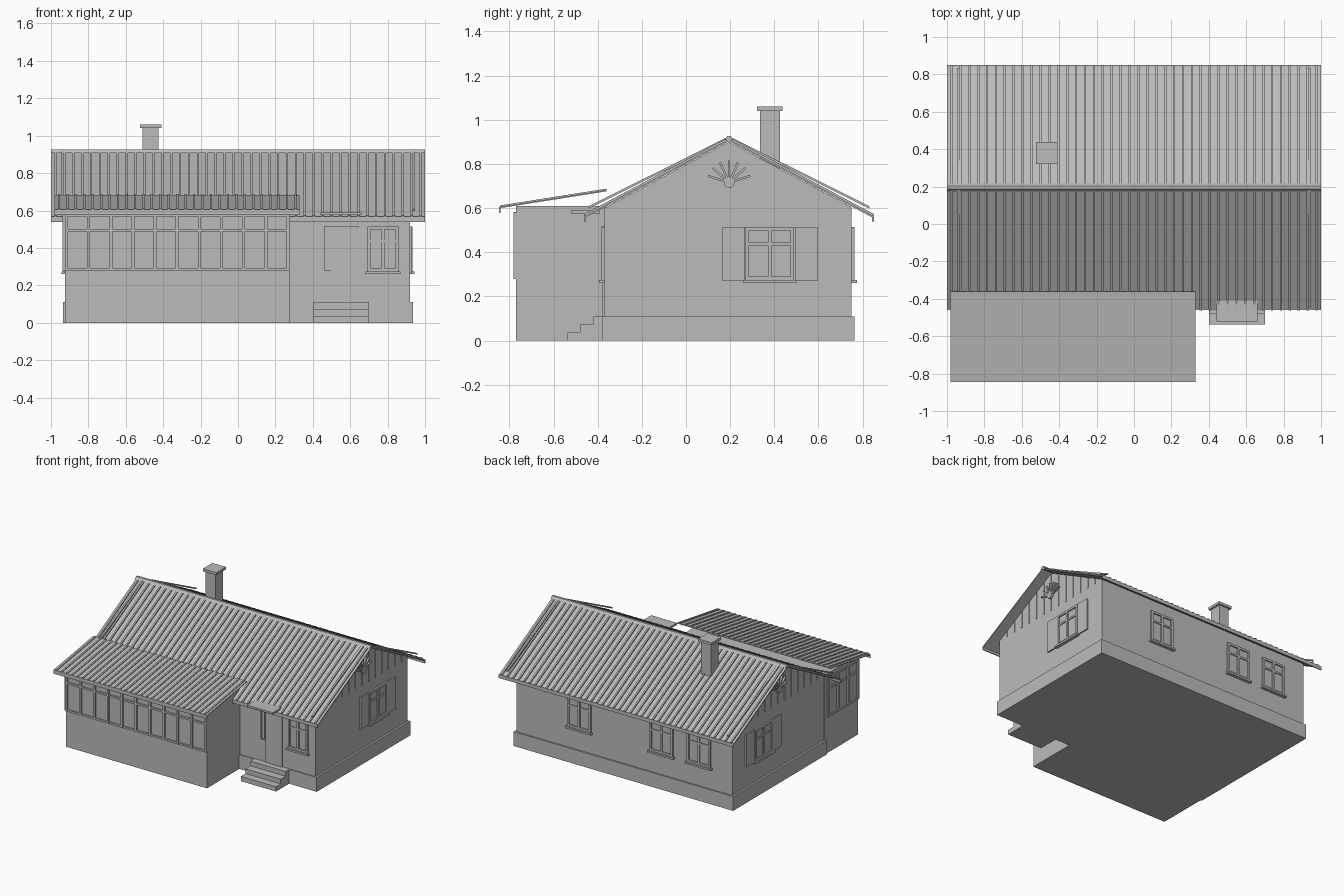
import bpy, bmesh, math
from mathutils import Vector, Matrix

cube = bpy.data.objects.get("Cube")
if cube:
    bpy.data.objects.remove(cube, do_unlink=True)

grey = bpy.data.materials.new("plain_grey")
grey.use_nodes = True
colour = (0.5, 0.5, 0.5, 1)
grey.diffuse_color = colour
grey.node_tree.nodes["Principled BSDF"].inputs["Base Color"].default_value = colour


def finish(name, bm):
    bmesh.ops.recalc_face_normals(bm, faces=bm.faces)
    mesh = bpy.data.meshes.new(name)
    bm.to_mesh(mesh)
    bm.free()
    mesh.materials.append(grey)
    ob = bpy.data.objects.new(name, mesh)
    bpy.context.collection.objects.link(ob)


def add_box(bm, x, y, z, frame=Matrix()):
    """Box between the (low, high) pairs, placed by a frame matrix."""
    mid = Vector([(a + b) / 2 for a, b in (x, y, z)])
    size = [abs(b - a) for a, b in (x, y, z)]
    m = frame @ Matrix.Translation(mid) @ Matrix.Diagonal((*size, 1))
    bmesh.ops.create_cube(bm, size=1, matrix=m)


def boxes(name, items, frame=Matrix()):
    bm = bmesh.new()
    for x, y, z in items:
        add_box(bm, x, y, z, frame)
    finish(name, bm)


def prism(name, profile, x0, x1):
    """Extrude a (y, z) profile along x."""
    bm = bmesh.new()
    face = bm.faces.new([bm.verts.new((x0, y, z)) for y, z in profile])
    end = bmesh.ops.extrude_face_region(bm, geom=[face], use_keep_orig=True)["geom"]
    bmesh.ops.translate(bm, vec=(x1 - x0, 0, 0),
                        verts=[v for v in end if isinstance(v, bmesh.types.BMVert)])
    finish(name, bm)


def wall_frame(side, offset):
    """Local x runs along the wall, local y points out of it."""
    turn = {"front": math.pi, "back": 0, "right": -math.pi / 2, "left": math.pi / 2}[side]
    rotation = Matrix.Rotation(turn, 4, "Z")
    return rotation @ Matrix.Translation((0, offset, 0))


RIDGE_Y, RIDGE_Z = 0.195, 0.912
EAVE_Z, RUN = 0.565, 0.652
WALL_X, FRONT_Y, BACK_Y = 0.92, 0.37, 0.75


def roof_z(y):
    return RIDGE_Z - abs(y - RIDGE_Y) * (RIDGE_Z - EAVE_Z) / RUN


# Main walls and plinth
prism("house_walls", [(-FRONT_Y, 0), (BACK_Y, 0), (BACK_Y, roof_z(BACK_Y) - .012),
                      (RIDGE_Y, RIDGE_Z - .012), (-FRONT_Y, roof_z(-FRONT_Y) - .012)],
      -WALL_X, WALL_X)
boxes("plinth", [((-.935, .935), (-.378, .762), (0, .11))])

# Glazed extension
boxes("extension_walls", [((-.925, .275), (-.77, -.365), (0, .61))])


def sheet(name, x0, x1, a, b, ribs, thick=.008, height=.009):
    """Ribbed metal sheet from the top edge a to the eave b, both (y, z)."""
    y, z = b[0] - a[0], b[1] - a[1]
    along = Vector((0, y, z)).normalized()
    up = Vector((0, -along.z, along.y))
    if up.z < 0:
        up.negate()
    across = along.cross(up)
    frame = Matrix((across, along, up)).transposed().to_4x4()
    frame.translation = (0, a[0], a[1])
    sign, length = across.x, math.hypot(y, z)
    pitch = (x1 - x0) / ribs
    bm = bmesh.new()
    add_box(bm, (sign * x0, sign * x1), (0, length), (-thick, 0), frame)
    for i in range(ribs):
        c = sign * (x0 + (i + .5) * pitch)
        add_box(bm, (c - .006, c + .006), (0, length), (-.001, height), frame)
    finish(name, bm)


# Main roof with ridge cap, eave boards and raised verge bars
for label, s in (("front", -1), ("back", 1)):
    eave_y = RIDGE_Y + s * RUN
    sheet(label + "_roof", -1, 1, (RIDGE_Y, RIDGE_Z), (eave_y, EAVE_Z), 42)
    boxes(label + "_gutter_board", [((-1, 1), (eave_y - .004, eave_y + .004), (.54, .567))])
    for side, x in (("left", -.94), ("right", .94)):
        sheet(f"{label}_{side}_verge_bar", x - .007, x + .007, (RIDGE_Y, .923),
              (RIDGE_Y + s * .637, .606), 1, .008, .002)
prism("ridge_cap", [(RIDGE_Y - .022, .908), (RIDGE_Y + .022, .908),
                    (RIDGE_Y + .008, .926), (RIDGE_Y - .008, .926)], -1, 1)

# Extension roof
sheet("extension_roof", -.98, .33, (-.36, .682), (-.842, .606), 29, .006, .006)
boxes("extension_gutter_board", [((-.98, .33), (-.846, -.84), (.577, .606))])

# Chimney
boxes("chimney", [((-.51, -.425), (.335, .425), (.7, 1.045)),
                  ((-.525, -.41), (.322, .438), (1.04, 1.06))])


def window(name, side, offset, c, width, shutter=0, z0=.275, z1=.515):
    """Cross-barred window with sill and optional shutters."""
    h, f, out = width / 2, .016, (-.005, .013)
    bar = z0 + (z1 - z0) * .68
    parts = [((c - h, c - h + f), out, (z0, z1)), ((c + h - f, c + h), out, (z0, z1)),
             ((c - h, c + h), out, (z1 - f, z1)), ((c - h, c + h), out, (z0, z0 + f)),
             ((c - .008, c + .008), out, (z0, z1)),
             ((c - h, c + h), (-.005, .01), (bar - .007, bar + .007)),
             ((c - h, c + h), (-.005, .003), (z0, z1)),
             ((c - h - .01, c + h + .01), (-.005, .024), (z0 - .014, z0))]
    frame = wall_frame(side, offset)
    boxes(name, parts, frame)
    if shutter:
        boxes(name + "_shutters", [((c + s * (h + .003), c + s * (h + shutter)),
                                    (-.005, .01), (z0 - .005, z1)) for s in (-1, 1)], frame)


# House windows
window("right_gable_window", "right", WALL_X, -.38, .22, .105)
window("left_gable_window", "left", WALL_X, .38, .22, .105)
window("front_window", "front", FRONT_Y, -.775, .165)
for i, x in enumerate((.38, -.32, -.64)):
    window(f"back_window_{i}", "back", BACK_Y, x, .2)


def glazing(name, side, offset, a, b, panes):
    """Row of panes divided by posts and a transom."""
    parts = [((a, b), (-.005, .01), (z - .007, z + .007)) for z in (.285, .495, .575)]
    for i in range(panes + 1):
        c = a + (b - a) * i / panes
        parts.append(((c - .008, c + .008), (-.005, .012), (.28, .58)))
    boxes(name, parts, wall_frame(side, offset))


glazing("extension_front_glazing", "front", .77, -.267, .917, 10)
glazing("extension_side_glazing", "left", .925, -.762, -.40, 3)

# Entrance: door, side light, canopy and steps
boxes("door", [((.498, .64), (-.378, -.36), (.11, .51))])
boxes("door_side_light", [((.46, .495), (-.374, -.36), (.28, .51)),
                          ((.46, .468), (-.382, -.36), (.28, .515)),
                          ((.49, .498), (-.382, -.36), (.28, .515)),
                          ((.46, .498), (-.382, -.36), (.28, .288)),
                          ((.46, .645), (-.382, -.36), (.508, .518))])
boxes("canopy", [((.44, .66), (-.52, -.39), (.575, .59))])
boxes("steps", [((.40, .70), (y, -.37), (0, z))
                for y, z in ((-.537, .037), (-.48, .073), (-.42, .11))])

# Gable boarding and sunburst ornament at both ends
for side, s in (("right", 1), ("left", -1)):
    frame = wall_frame(side, WALL_X)
    bm = bmesh.new()
    for i in range(-6, 7):
        y = RIDGE_Y + i * .08
        add_box(bm, (-s * y - .004, -s * y + .004), (-.004, .005),
                (.6, max(.605, roof_z(y) - .014)), frame)
    finish(side + "_gable_battens", bm)
    bm = bmesh.new()
    hub = frame @ Matrix.Translation((-s * RIDGE_Y, 0, .715))
    bmesh.ops.create_cone(bm, cap_ends=True, segments=20, radius1=.024, radius2=.024, depth=.04,
                          matrix=hub @ Matrix.Rotation(math.pi / 2, 4, "X"))
    for i in range(7):
        turn = Matrix.Rotation(math.radians(-72 + 24 * i), 4, "Y")
        add_box(bm, (-.005, .005), (-.004, .015), (.02, .1), hub @ turn)
    finish(side + "_gable_sunburst", bm)
